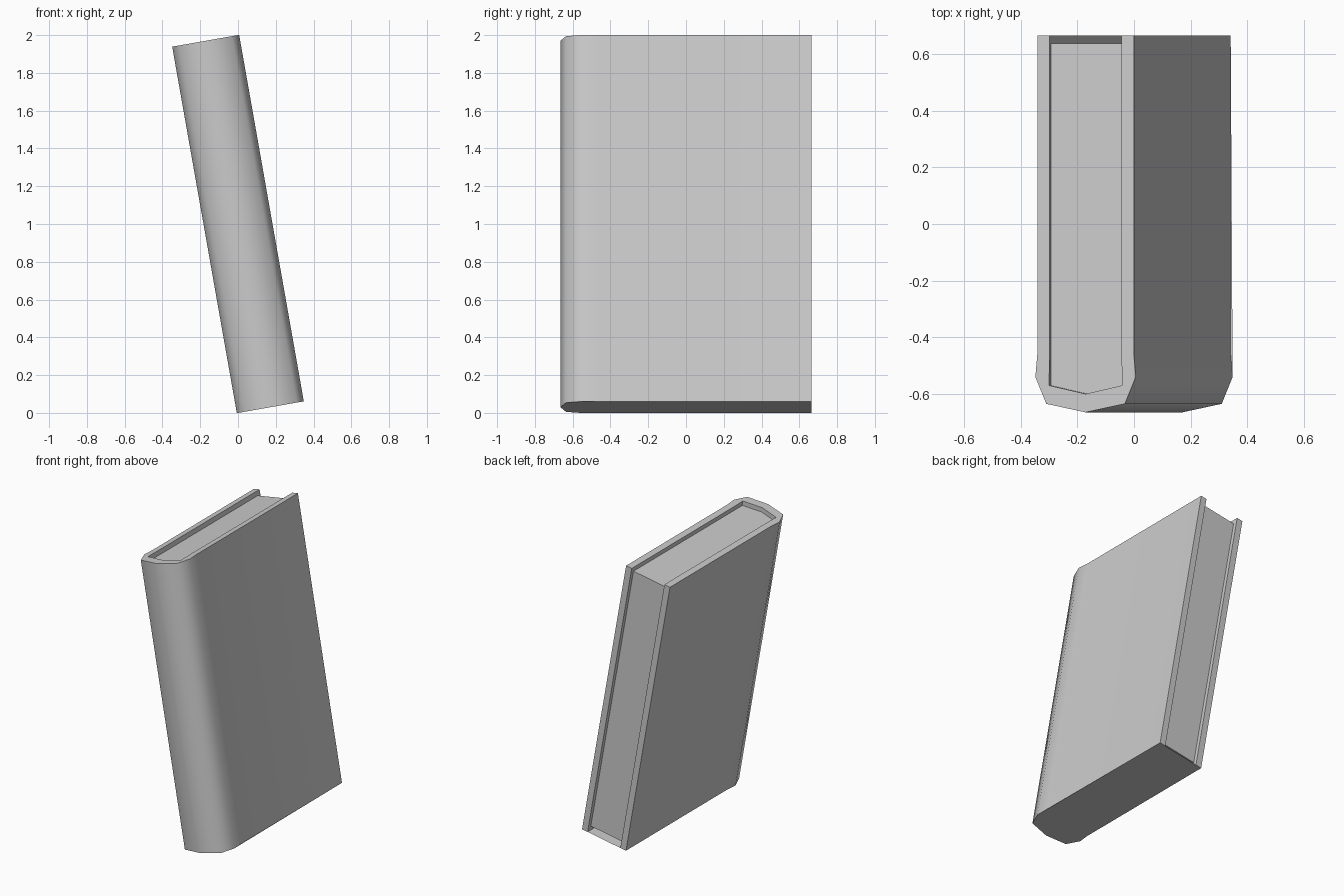
import bpy, bmesh, math

if "Cube" in bpy.data.objects:
    bpy.data.objects.remove(bpy.data.objects["Cube"])

LEAN = math.radians(-10)   # the book leans towards -x


def extrude_profile(name, pts, half, smooth_angle=None):
    """Closed xy outline drawn upright in two equal storeys, then leaned."""
    bm = bmesh.new()
    rings = [[bm.verts.new((x, y, z)) for x, y in pts] for z in (-half, 0, half)]
    n = len(pts)
    for low, high in zip(rings, rings[1:]):
        for i in range(n):
            j = (i + 1) % n
            bm.faces.new((low[i], low[j], high[j], high[i]))
    caps = [bm.faces.new(rings[0][::-1]), bm.faces.new(rings[-1])]
    bmesh.ops.triangulate(bm, faces=caps)
    bmesh.ops.recalc_face_normals(bm, faces=bm.faces)
    mesh = bpy.data.meshes.new(name)
    bm.to_mesh(mesh)
    bm.free()
    ob = bpy.data.objects.new(name, mesh)
    bpy.context.collection.objects.link(ob)
    ob.location.z = 1.0
    ob.rotation_euler.y = LEAN
    if smooth_angle:
        bpy.ops.object.select_all(action='DESELECT')
        bpy.context.view_layer.objects.active = ob
        ob.select_set(True)
        bpy.ops.object.shade_smooth_by_angle(angle=math.radians(smooth_angle))
    return ob


def mirrored(half_pts, centre):
    """Right half, centre point, then the same half mirrored to the left."""
    return half_pts + [centre] + [(-x, y) for x, y in reversed(half_pts)]


# Hard cover: two boards joined by a faceted, rounded spine
outer = mirrored([(0.173, 0.665), (0.173, -0.46), (0.18, -0.54),
                  (0.141, -0.635)], (0, -0.665))
inner = mirrored([(0.129, 0.665), (0.129, -0.46), (0.131, -0.57)], (0, -0.60))
extrude_profile("cover", outer + inner[::-1], 0.985, 60)

# Page block, recessed at the head, foot and fore edge
pages = mirrored([(0.1295, 0.637), (0.1295, -0.572)], (0, -0.602))
extrude_profile("pages", pages, 0.953)
